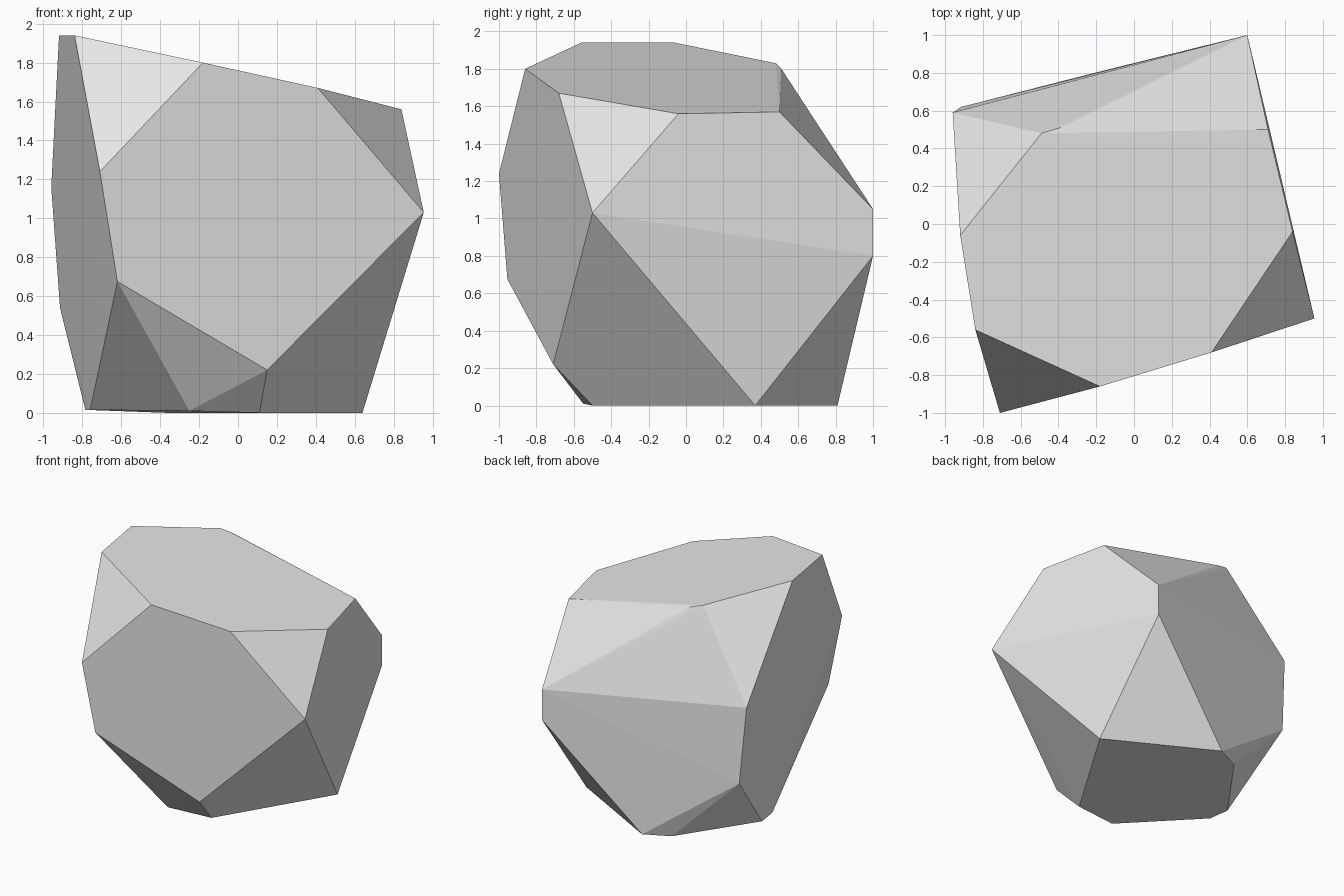
import bpy, bmesh, math

if "Cube" in bpy.data.objects:
    bpy.data.objects.remove(bpy.data.objects["Cube"])

# Corner points of the faceted boulder, grouped by level
top_rim = [(-0.84, -0.56, 1.94), (-0.18, -0.86, 1.80), (0.41, -0.68, 1.67), (0.84, -0.04, 1.56),
           (0.71, 0.50, 1.57), (-0.39, 0.51, 1.80), (-0.49, 0.48, 1.83), (-0.92, -0.06, 1.94)]
middle = [(-0.71, -1.00, 1.24), (0.955, -0.50, 1.03), (0.60, 1.00, 1.05), (0.60, 1.00, 0.80),
          (-0.96, 0.59, 1.16), (-0.915, 0.62, 0.54), (-0.62, -0.955, 0.675), (0.15, -0.71, 0.22)]
base = [(0.64, 0.37, 0), (-0.17, 0.81, 0), (-0.37, 0.71, 0), (-0.785, 0.14, 0.015),
        (-0.76, -0.03, 0.015), (-0.25, -0.55, 0.01), (0.11, -0.50, 0)]

# Wrap the points in a convex skin and merge nearly flat triangles
bm = bmesh.new()
for p in top_rim + middle + base:
    bm.verts.new(p)
bmesh.ops.convex_hull(bm, input=bm.verts[:])
loose = [v for v in bm.verts if not v.link_faces]
bmesh.ops.delete(bm, geom=loose, context='VERTS')
bmesh.ops.dissolve_limit(bm, angle_limit=math.radians(1.5), verts=bm.verts[:], edges=bm.edges[:])
bmesh.ops.recalc_face_normals(bm, faces=bm.faces[:])

mesh = bpy.data.meshes.new("boulder")
bm.to_mesh(mesh)
bm.free()

# Plain stone colour
stone = bpy.data.materials.new("light grey stone")
stone.diffuse_color = (0.8, 0.8, 0.8, 1)
stone.use_nodes = True
stone.node_tree.nodes["Principled BSDF"].inputs["Base Color"].default_value = stone.diffuse_color
mesh.materials.append(stone)

boulder = bpy.data.objects.new("boulder", mesh)
bpy.context.collection.objects.link(boulder)
